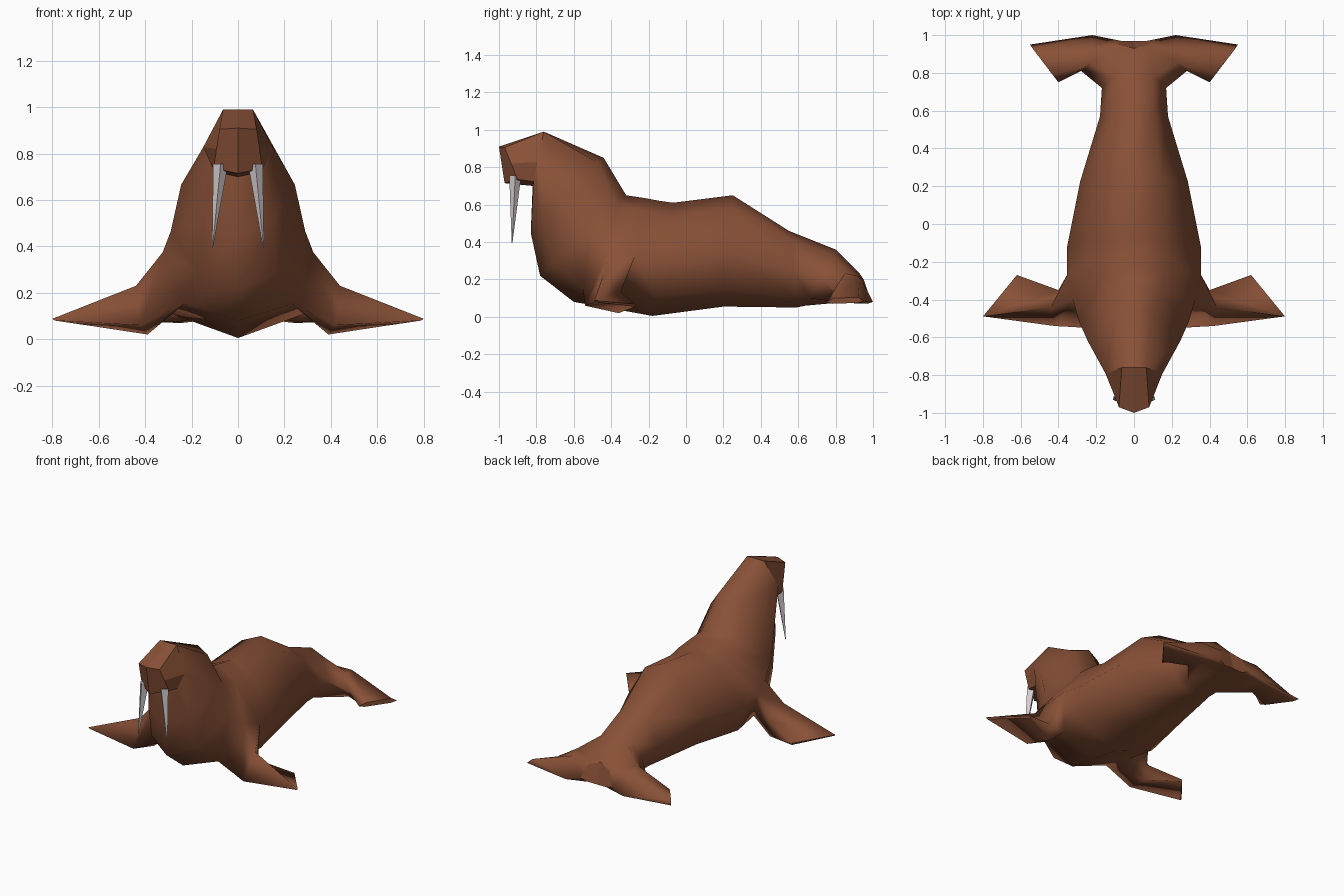
import bpy
import bmesh
from mathutils import Vector

cube = bpy.data.objects.get("Cube")
if cube:
    bpy.data.objects.remove(cube)


def material(name, colour):
    m = bpy.data.materials.new(name)
    m.use_nodes = True
    m.diffuse_color = (*colour, 1)
    bsdf = m.node_tree.nodes["Principled BSDF"]
    bsdf.inputs["Base Color"].default_value = (*colour, 1)
    bsdf.inputs["Roughness"].default_value = 0.8
    return m


hide = material("brown hide", (0.25, 0.082, 0.038))
ivory = material("ivory", (0.66, 0.60, 0.61))


def finish(bm, name, mat):
    bmesh.ops.recalc_face_normals(bm, faces=bm.faces)
    mesh = bpy.data.meshes.new(name)
    bm.to_mesh(mesh)
    bm.free()
    mesh.materials.append(mat)
    ob = bpy.data.objects.new(name, mesh)
    bpy.context.collection.objects.link(ob)
    return ob


def skin(bm, loops, smooth, skip=()):
    """Bridge successive closed loops, leaving out (segment, side) openings."""
    n = len(loops[0])
    for k, (a, b) in enumerate(zip(loops, loops[1:])):
        for i in range(n):
            if (k, i) not in skip:
                j = (i + 1) % n
                f = bm.faces.new((a[i], a[j], b[j], b[i]))
                f.smooth = smooth(k)


def symmetric(top, half, bottom):
    return [top, *half, bottom, *[(-x, y, z) for x, y, z in reversed(half)]]


def body_ring(top, bottom, w, shoulder=0.6, drop=0.1, side=0.5, low=0.68, rise=0.87):
    """Eight-sided section between a back point and a belly point (y, z)."""
    t, b = Vector((0, *top)), Vector((0, *bottom))
    half = [t.lerp(b, f) + Vector((x * w, 0, 0))
            for x, f in ((shoulder, drop), (1, side), (low, rise))]
    return symmetric(t, half, b)


# Body sections from muzzle to tail
muzzle = symmetric((0, -1.0, 0.91),
                   [(0.08, -0.97, 0.905), (0.093, -0.935, 0.82), (0.105, -0.90, 0.735)],
                   (0, -0.97, 0.715))
tail_end = symmetric((0, 0.93, 0.23),
                     [(0.08, 0.95, 0.20), (0.12, 0.98, 0.11), (0.07, 0.97, 0.09)],
                     (0, 0.97, 0.09))
sections = [
    muzzle,
    body_ring((-0.76, 0.99), (-0.82, 0.70), 0.15, 0.43, 0.0, 0.56, 0.7, 0.92),
    body_ring((-0.44, 0.85), (-0.83, 0.45), 0.245, 0.38, 0.07, 0.46, 0.6, 0.84),
    body_ring((-0.32, 0.65), (-0.78, 0.22), 0.29, 0.48, 0.11, 0.43, 0.58, 0.84),
    body_ring((-0.22, 0.635), (-0.60, 0.08), 0.325, 0.5, 0.11, 0.47, 0.72),
    body_ring((-0.14, 0.62), (-0.40, 0.045), 0.355, 0.5, 0.12, 0.5, 0.74, 0.86),
    body_ring((-0.07, 0.61), (-0.18, 0.005), 0.355, 0.5, 0.13, 0.5, 0.8, 0.83),
    body_ring((0.25, 0.65), (0.20, 0.055), 0.285, 0.5, 0.11, 0.5, 0.8, 0.86),
    body_ring((0.55, 0.46), (0.59, 0.05), 0.18, 0.6),
    body_ring((0.80, 0.36), (0.64, 0.06), 0.17, 0.6),
    tail_end,
]

# Limbs grow out of openings: (segment, first point, last point, outer sections)
front_flipper = (4, 2, 3, [
    [(0.44, -0.44, 0.23), (0.42, -0.54, 0.06), (0.39, -0.36, 0.02), (0.40, -0.35, 0.13)],
    [(0.80, -0.49, 0.088), (0.79, -0.49, 0.08), (0.62, -0.27, 0.055), (0.62, -0.27, 0.068)],
])
tail_flipper = (9, 1, 3, [
    [(0.23, 0.85, 0.235), (0.28, 0.81, 0.13), (0.26, 0.84, 0.075),
     (0.24, 0.97, 0.07), (0.22, 1.0, 0.08), (0.22, 0.93, 0.215)],
    [(0.43, 0.79, 0.10), (0.40, 0.75, 0.08), (0.42, 0.78, 0.07),
     (0.53, 0.92, 0.075), (0.55, 0.95, 0.085), (0.53, 0.92, 0.105)],
])

bm = bmesh.new()
rings = [[bm.verts.new(p) for p in s] for s in sections]
openings = set()
for seg, first, last, outer in (front_flipper, tail_flipper):
    for sign in (1, -1):
        ids = [i if sign > 0 else 8 - i for i in range(first, last + 1)]
        openings |= {(seg, min(a, b)) for a, b in zip(ids, ids[1:])}
        root = [rings[seg][i] for i in ids] + [rings[seg + 1][i] for i in reversed(ids)]
        limb = [root] + [[bm.verts.new((sign * x, y, z)) for x, y, z in s] for s in outer]
        skin(bm, limb, lambda k: True)
        bm.faces.new(limb[-1])
skin(bm, rings, lambda k: k > 0, openings)

# Muzzle front and tail end, each folded along the centre line
for end in (rings[0], rings[-1]):
    bm.faces.new(end[:5])
    bm.faces.new(end[4:] + end[:1])
finish(bm, "body_and_flippers", hide)


# Tusks: four-sided tapering spikes
def diamond(x, y, z, r):
    return [(x + r, y, z), (x, y + r, z), (x - r, y, z), (x, y - r, z)]


bm = bmesh.new()
spike = [[bm.verts.new(p) for p in diamond(*d)]
         for d in ((0.075, -0.913, 0.755, 0.032), (0.11, -0.93, 0.395, 0.002))]
skin(bm, spike, lambda k: False)
for loop in spike:
    bm.faces.new(loop)
finish(bm, "tusk", ivory).modifiers.new("both sides", "MIRROR")
